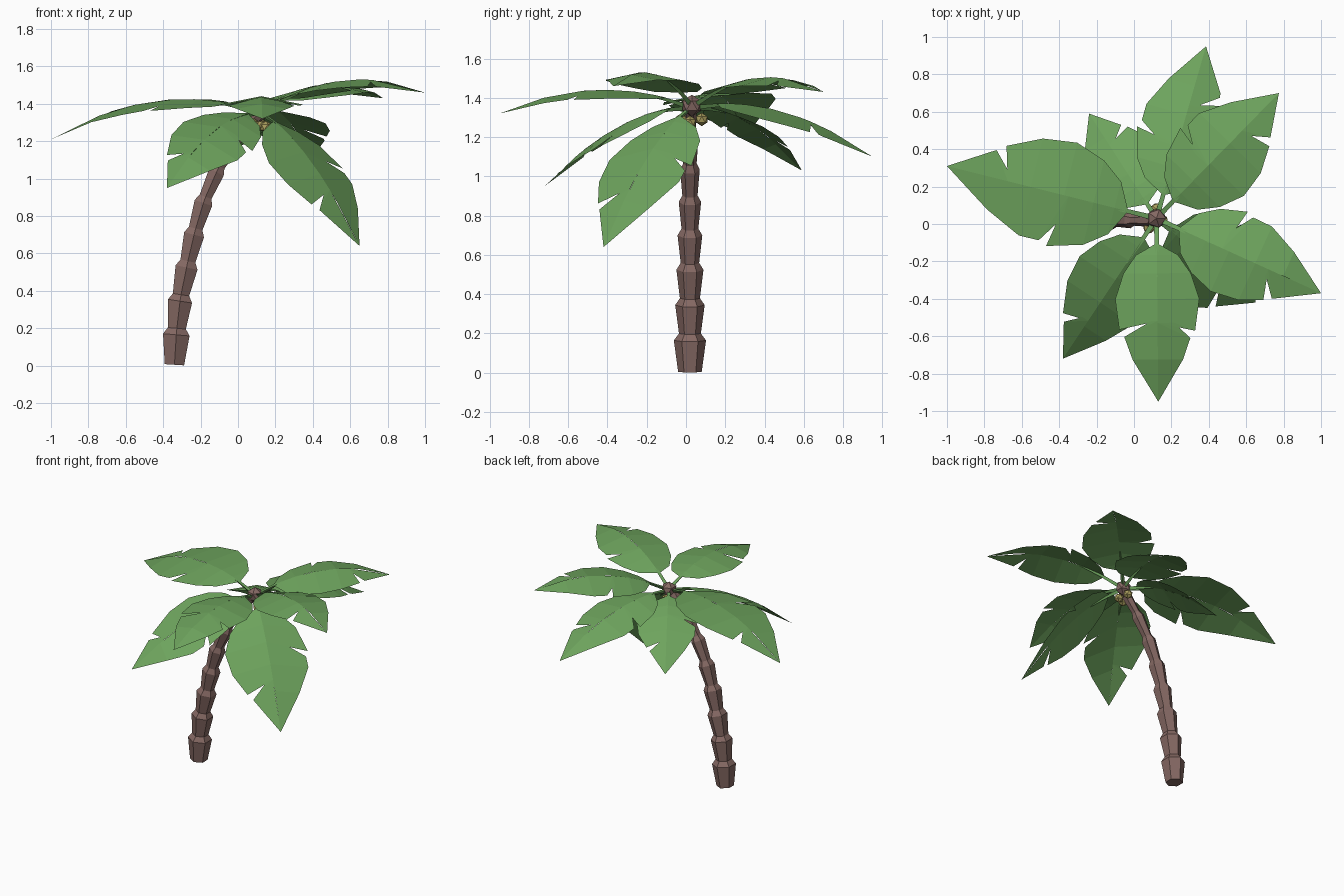
import bpy
import bmesh
import math
from mathutils import Vector

if "Cube" in bpy.data.objects:
    bpy.data.objects.remove(bpy.data.objects["Cube"], do_unlink=True)


def make_material(name, rgb):
    mat = bpy.data.materials.new(name)
    mat.use_nodes = True
    mat.diffuse_color = (*rgb, 1)
    mat.node_tree.nodes["Principled BSDF"].inputs["Base Color"].default_value = (*rgb, 1)
    return mat


GREEN = make_material("leaf green", (0.155, 0.37, 0.11))
BROWN = make_material("bark brown", (0.235, 0.14, 0.125))
YELLOW = make_material("nut yellow", (0.40, 0.34, 0.11))


def finish(bm, name, mat):
    mesh = bpy.data.meshes.new(name)
    bm.to_mesh(mesh)
    bm.free()
    mesh.materials.append(mat)
    obj = bpy.data.objects.new(name, mesh)
    bpy.context.collection.objects.link(obj)
    return obj


def add_tube(bm, rings):
    """Bridge a list of vertex rings and cap both ends."""
    rows = [[bm.verts.new(p) for p in ring] for ring in rings]
    n = len(rows[0])
    for a, b in zip(rows, rows[1:]):
        for i in range(n):
            j = (i + 1) % n
            bm.faces.new((a[i], a[j], b[j], b[i]))
    bm.faces.new(rows[0])
    bm.faces.new(rows[-1])
    bmesh.ops.recalc_face_normals(bm, faces=bm.faces)


# Trunk: leaning hexagonal segments, each flaring to a joint and pinching above it
def trunk_ring(centre, axis, radius):
    side = Vector((axis.z, 0, -axis.x))
    return [centre + radius * (math.sin(a) * side + math.cos(a) * Vector((0, 1, 0)))
            for a in (math.tau * k / 6 for k in range(6))]


joints = [(-0.34, 0.005, 0.06), (-0.33, 0.165, 0.082), (-0.31, 0.345, 0.075),
          (-0.275, 0.525, 0.069), (-0.235, 0.70, 0.063), (-0.185, 0.87, 0.057),
          (-0.115, 1.035, 0.05), (-0.02, 1.19, 0.043), (0.1, 1.34, 0.036)]
centres = [Vector((x, 0.02, z)) for x, z, r in joints]
rings = []
for i, (x, z, r) in enumerate(joints):
    axis = (centres[min(i + 1, len(joints) - 1)] - centres[max(i - 1, 0)]).normalized()
    rings.append(trunk_ring(centres[i], axis, r))
    if 0 < i < len(joints) - 1:
        rings.append(trunk_ring(centres[i] + axis * 0.035, axis, r * 0.68))
bm = bmesh.new()
add_tube(bm, rings)
finish(bm, "trunk", BROWN)


# Crown knob and nuts
def ball(name, centre, radius, mat):
    bm = bmesh.new()
    bmesh.ops.create_icosphere(bm, subdivisions=1, radius=radius)
    bmesh.ops.translate(bm, verts=bm.verts, vec=centre)
    finish(bm, name, mat)


HUB = Vector((0.12, 0.03, 1.36))
ball("crown_knob", HUB, 0.056, BROWN)
for k, spot in enumerate([(0.12, 0.08, 1.29), (0.08, -0.02, 1.29), (0.15, 0.02, 1.275)]):
    ball(f"nut_{k + 1}", spot, 0.034, YELLOW)

# Half outline of a leaf: position along the rib, share of the half width
OUTLINE = [(0.14, 0.04), (0.2, 0.5), (0.3, 0.8), (0.44, 1.0), (0.6, 0.92), (0.77, 0.6), (1.0, 0.0)]


def width_at(u):
    for (a, wa), (b, wb) in zip(OUTLINE, OUTLINE[1:]):
        if a <= u <= b:
            return wa + (wb - wa) * (u - a) / (b - a)
    return 0


def half_outline(notch, depth):
    """Return (rib position, edge position, width share) with one torn notch."""
    root = notch - 0.06
    before = [(u, u, w) for u, w in OUTLINE if u < root - 0.015]
    after = [(u, u, w) for u, w in OUTLINE if u > notch + 0.04]
    tear = [(root, notch - 0.015, width_at(notch - 0.015)),
            (root, root, depth),
            (root, notch + 0.025, width_at(notch + 0.025) * 0.95)]
    return before + tear + after


def leaf(name, tip, arch, half_width, notches=(0.76, 0.48), tilt=0.0, fold=0.2):
    tip = Vector(tip)
    ctrl = (HUB + tip) / 2
    ctrl.z = arch
    out = Vector((tip.x - HUB.x, tip.y - HUB.y, 0)).normalized()
    right = Vector((out.y, -out.x, 0))

    def rib(t):
        return HUB * (1 - t) ** 2 + ctrl * 2 * t * (1 - t) + tip * t * t

    # Blade: two folded halves that meet on the rib
    bm = bmesh.new()
    for sign, notch, depth in ((1, notches[0], 0.15), (-1, notches[1], 0.4)):
        def edge(u, w):
            lift = Vector((0, 0, sign * tilt - fold))
            return rib(u) + (right * sign + lift) * (w * half_width)

        pts = half_outline(notch, depth)
        for (m0, u0, w0), (m1, u1, w1) in zip(pts, pts[1:]):
            corners = [rib(m0), edge(u0, w0), edge(u1, w1)]
            if m1 > m0 and w1 > 0:
                corners.append(rib(m1))
            face = bm.faces.new([bm.verts.new(p) for p in corners])
            face.normal_update()
            if face.normal.z < 0:
                face.normal_flip()
    bmesh.ops.remove_doubles(bm, verts=bm.verts, dist=0.0005)
    finish(bm, name, GREEN)

    # Stalk: thin tapering three-sided stem under the rib
    bm = bmesh.new()
    rings = []
    for t, r in ((0.02, 0.014), (0.15, 0.011), (0.32, 0.003)):
        c = rib(t)
        rings.append([c + right * r, c - right * r, c - Vector((0, 0, 1.6 * r))])
    add_tube(bm, rings)
    finish(bm, name + "_stalk", GREEN)


leaf("front_leaf", (0.13, -0.95, 1.32), 1.54, 0.225, notches=(0.62, 0.63))
leaf("front_right_leaf", (-0.38, -0.72, 0.95), 1.35, 0.23, notches=(0.79, 0.48), tilt=0.32)
leaf("right_leaf", (-1.0, 0.31, 1.21), 1.545, 0.29, notches=(0.77, 0.48), tilt=0.1, fold=0.1)
leaf("back_right_leaf", (-0.24, 0.59, 1.03), 1.36, 0.21)
leaf("back_leaf", (0.385, 0.95, 1.10), 1.43, 0.24, notches=(0.72, 0.48))
leaf("back_left_leaf", (0.775, 0.70, 1.43), 1.61, 0.25)
leaf("left_leaf", (1.0, -0.37, 1.46), 1.64, 0.235, notches=(0.74, 0.46))
leaf("front_left_leaf", (0.65, -0.42, 0.64), 1.2, 0.29, notches=(0.76, 0.5))
